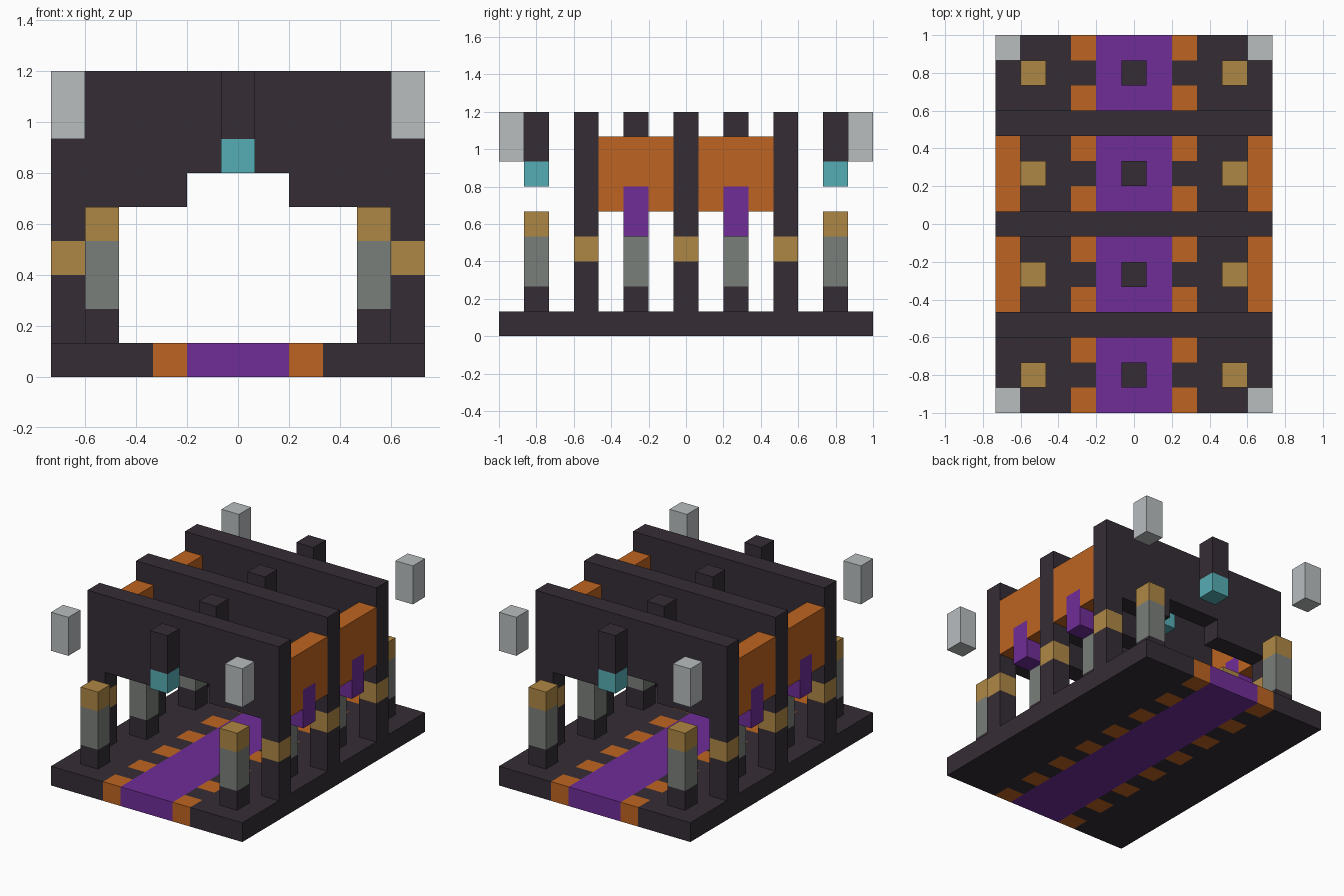
import bpy, bmesh
from mathutils import Vector

if "Cube" in bpy.data.objects:
    bpy.data.objects.remove(bpy.data.objects["Cube"], do_unlink=True)

U = 2 / 15  # one block


def linear(v):
    v /= 255
    return v / 12.92 if v < 0.04045 else ((v + 0.055) / 1.055) ** 2.4


def material(name, *rgb):
    m = bpy.data.materials.new(name)
    m.use_nodes = True
    col = [linear(v) for v in rgb] + [1]
    m.diffuse_color = col
    m.node_tree.nodes["Principled BSDF"].inputs["Base Color"].default_value = col
    return m


DARK = material("dark stone", 53, 45, 53)
PURPLE = material("purple cloth", 112, 45, 152)
ORANGE = material("orange clay", 190, 100, 33)
GOLD = material("gold", 175, 135, 69)
GREY = material("grey stone", 122, 127, 122)
LIGHT = material("pale stone", 184, 189, 191)
TEAL = material("teal lamp", 85, 173, 180)


def finish(name, bm, *mats):
    bmesh.ops.recalc_face_normals(bm, faces=bm.faces)
    bmesh.ops.scale(bm, vec=(U, U, U), verts=bm.verts)
    mesh = bpy.data.meshes.new(name)
    bm.to_mesh(mesh)
    bm.free()
    for m in mats:
        mesh.materials.append(m)
    ob = bpy.data.objects.new(name, mesh)
    bpy.context.collection.objects.link(ob)
    return ob


def block(name, mat, x, y, z0, z1):
    """One block wide column centred on x, y, in block units."""
    bm = bmesh.new()
    bmesh.ops.create_cube(bm, size=1)
    for v in bm.verts:
        v.co = (v.co.x + x, v.co.y + y, z0 if v.co.z < 0 else z1)
    return finish(name, bm, mat)


def extruded(name, mat, points, direction):
    bm = bmesh.new()
    face = bm.faces.new([bm.verts.new(p) for p in points])
    out = bmesh.ops.extrude_face_region(bm, geom=[face])["geom"]
    bmesh.ops.translate(bm, vec=Vector(direction),
                        verts=[g for g in out if isinstance(g, bmesh.types.BMVert)])
    return finish(name, bm, mat)


# Floor: a block grid, with a purple runner and orange border tiles by rule
bm = bmesh.new()
xs = [-5.5 + i for i in range(12)]
ys = [-7.5 + i for i in range(16)]
grid = [[bm.verts.new((x, y, 0)) for y in ys] for x in xs]
for a, b in zip(grid, grid[1:]):
    for j in range(15):
        bm.faces.new((a[j], b[j], b[j + 1], a[j + 1]))
out = bmesh.ops.extrude_face_region(bm, geom=bm.faces[:])["geom"]
bmesh.ops.translate(bm, vec=(0, 0, 1),
                    verts=[g for g in out if isinstance(g, bmesh.types.BMVert)])
bmesh.ops.recalc_face_normals(bm, faces=bm.faces)
for f in bm.faces:
    cell = f.calc_center_median() - f.normal * 0.5
    cx, cy = abs(round(cell.x)), round(cell.y)
    f.material_index = 1 if cx < 2 else 2 if cx == 2 and cy % 2 else 0
finish("floor", bm, DARK, PURPLE, ORANGE)

# Three stepped arch walls on banded legs
half = [(5.5, 9), (5.5, 4), (4.5, 4), (4.5, 5), (1.5, 5), (1.5, 6)]
arch = half + [(-x, z) for x, z in reversed(half)]
for y in (-4, 0, 4):
    extruded("arch_wall", DARK, [(x, y - 0.5, z) for x, z in arch], (0, 1, 0))
    for x in (-5, 5):
        block("wall_leg", DARK, x, y, 1, 3)
        block("wall_leg_band", GOLD, x, y, 3, 4)

# Pillars and hanging lamps in every bay
for y in (-6, -2, 2, 6):
    for x in (-4, 4):
        block("pillar_base", DARK, x, y, 1, 2)
        block("pillar_shaft", GREY, x, y, 2, 4)
        block("pillar_cap", GOLD, x, y, 4, 5)
    block("lamp_hanger", DARK, 0, y, 7, 9)
    block("lamp", TEAL, 0, y, 6, 7)

# Notched side panels holding purple banners
notched = [(-1.5, 5), (-1.5, 8), (1.5, 8), (1.5, 5), (0.5, 5), (0.5, 6), (-0.5, 6), (-0.5, 5)]
for x in (-5, 5):
    for y in (-2, 2):
        extruded("side_panel", ORANGE, [(x - 0.5, y + p, z) for p, z in notched], (1, 0, 0))
        block("side_banner", PURPLE, x, y, 4, 6)

# Floating corner stones
for x in (-5, 5):
    for y in (-7, 7):
        block("corner_stone", LIGHT, x, y, 7, 9)
